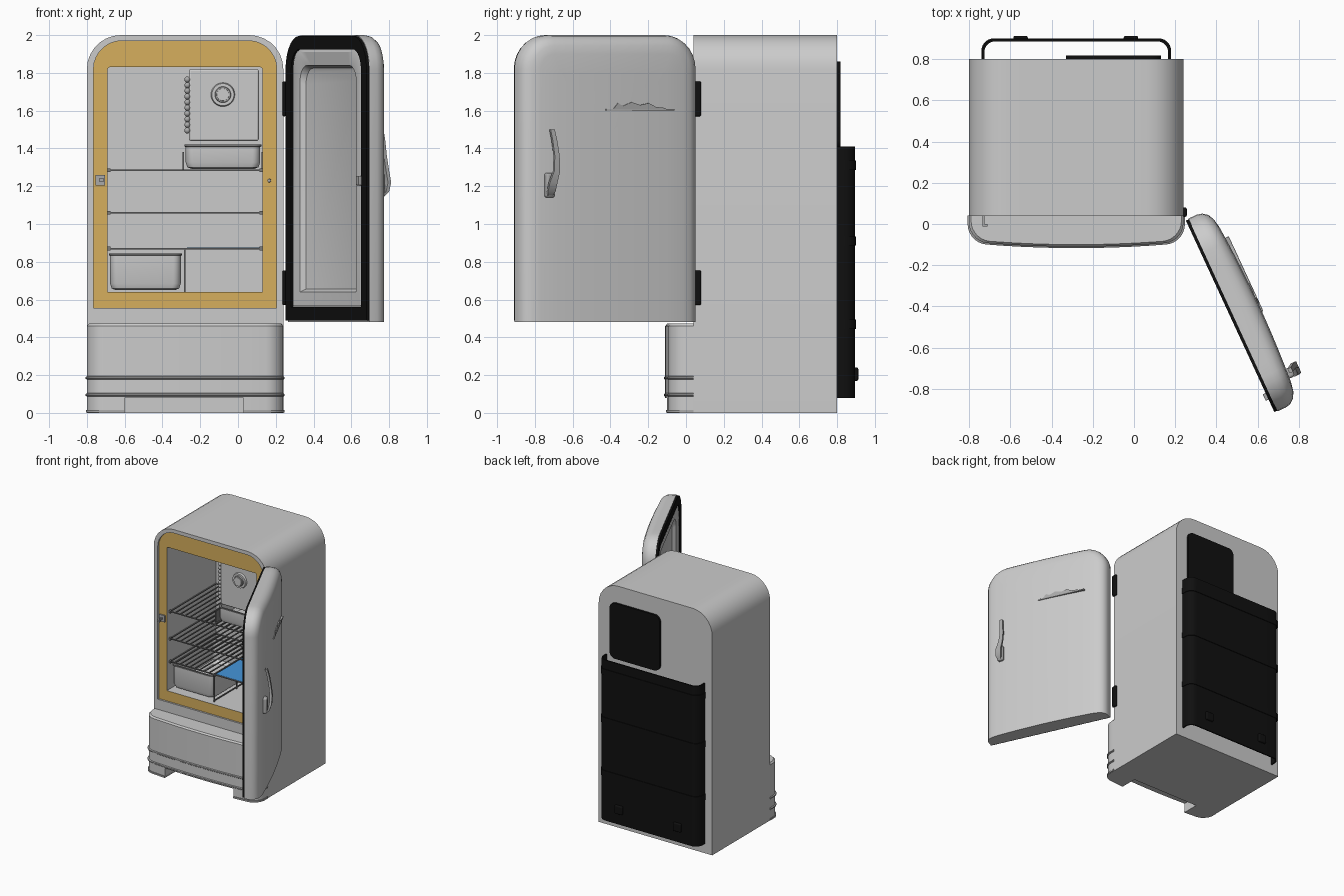
import bpy, bmesh
from math import cos, sin, radians
from mathutils import Matrix, Vector

if "Cube" in bpy.data.objects:
    bpy.data.objects.remove(bpy.data.objects["Cube"])


def material(name, r, g, b):
    mat = bpy.data.materials.new(name)
    mat.use_nodes = True
    mat.diffuse_color = (r, g, b, 1)
    mat.node_tree.nodes["Principled BSDF"].inputs["Base Color"].default_value = (r, g, b, 1)
    return mat


enamel = material("grey enamel", .6, .6, .6)
gold = material("gold trim", .67, .43, .11)
black = material("black rubber", .005, .005, .005)
chrome = material("chrome grey", .4, .4, .4)
wire = material("dark wire", .2, .2, .2)
glass = material("blue glass", .06, .3, .7)

made = []
MID = -.28          # cabinet centre line
DOOR = Matrix.Translation((.25, .02, 0)) @ Matrix.Rotation(radians(114.8), 4, 'Z')


def finish(name, bm, mats, matrix=None, bevel=0):
    bmesh.ops.recalc_face_normals(bm, faces=bm.faces)
    mesh = bpy.data.meshes.new(name)
    bm.to_mesh(mesh)
    bm.free()
    for mat in mats:
        mesh.materials.append(mat)
    obj = bpy.data.objects.new(name, mesh)
    bpy.context.scene.collection.objects.link(obj)
    if matrix is not None:
        obj.matrix_world = matrix
    if bevel:
        mod = obj.modifiers.new("rounded edges", 'BEVEL')
        mod.width, mod.segments = bevel, 3
    made.append(obj)
    return obj


def arc(cx, cz, r, start, steps=7):
    angles = [radians(start - 90 * i / steps) for i in range(steps + 1)]
    return [(cx + r * cos(a), cz + r * sin(a)) for a in angles]


def outline(x0, x1, z0, z1, r, low=0, spans=10):
    """Rectangle with rounded top corners and, if low is set, rounded bottom corners."""
    left = arc(x0 + low, z0 + low, low, 270) if low else [(x0, z0)]
    right = arc(x1 - low, z0 + low, low, 0) if low else [(x1, z0)]
    a, b = x0 + r, x1 - r
    top = [(a + (b - a) * i / spans, z1) for i in range(1, spans)]
    return left + arc(a, z1 - r, r, 180) + top + arc(b, z1 - r, r, 90) + right


def front(points, y):
    return [(x, y, z) for x, z in points]


def plan(points, z, flip=1):
    return [(x, flip * v, z) for x, v in points]


def loft(name, rings, mats, seg_mats=None, caps=True, matrix=None):
    bm = bmesh.new()
    rows = [[bm.verts.new(p) for p in ring] for ring in rings]
    n = len(rows[0])
    pairs = list(zip(rows, rows[1:])) if caps else list(zip(rows, rows[1:] + rows[:1]))
    for k, (a, b) in enumerate(pairs):
        for i in range(n):
            j = (i + 1) % n
            face = bm.faces.new((a[i], a[j], b[j], b[i]))
            face.material_index = seg_mats[k] if seg_mats else 0
    if caps:
        bm.faces.new(rows[0])
        bm.faces.new(rows[-1])
    return finish(name, bm, mats, matrix)


def boxes(name, spans, mat, matrix=None, bevel=0):
    """One mesh of boxes, each given as x0, x1, y0, y1, z0, z1."""
    bm = bmesh.new()
    for x0, x1, y0, y1, z0, z1 in spans:
        size = Matrix.Diagonal((x1 - x0, y1 - y0, z1 - z0, 1))
        centre = Matrix.Translation(Vector((x0 + x1, y0 + y1, z0 + z1)) / 2)
        bmesh.ops.create_cube(bm, size=1, matrix=centre @ size)
    return finish(name, bm, [mat], matrix, bevel)


def disc(name, x, y, z, r, depth, mat):
    bm = bmesh.new()
    turn = Matrix.Translation((x, y, z)) @ Matrix.Rotation(radians(90), 4, 'X')
    bmesh.ops.create_cone(bm, cap_ends=True, segments=32, radius1=r, radius2=r * .9,
                          depth=depth, matrix=turn)
    return finish(name, bm, [mat])


def bow(x, centre):
    return .025 * (1 - ((x - centre) / .52) ** 2)


# Cabinet shell, gold front frame and hollow interior in one loft
shell = outline(-.8, .24, 0, 2, .18)
rim = outline(-.765, .205, .555, 1.97, .15)
opening = outline(-.69, .13, .64, 1.83, .012)
loft("cabinet", [front(shell, .8), front(shell, .04), front(rim, .04), front(rim, .055),
                 front(opening, .055), front(opening, .7)],
     [enamel, gold], seg_mats=[0, 0, 0, 1, 0])


# Bowed lower front panel with two feet and raised ribs
def panel_plan(grow=0):
    pts = outline(-.8 - grow, .24 + grow, -.04, .085 + grow, .09)
    return [(x, v + bow(x, MID)) for x, v in pts]


loft("lower_panel", [plan(panel_plan(), .08, -1), plan(panel_plan(), .46, -1),
                     plan(panel_plan(-.01), .472, -1)], [enamel])


def foot_plan(side, grow=0):
    edge = -.6 if side < 0 else .03
    pts = [p for p in panel_plan(grow) if (p[0] - edge) * side > 0]
    inner = [(edge, .085 + grow + bow(edge, MID)), (edge, -.04)]
    return pts + inner if side < 0 else inner[::-1] + pts


for side, label in ((-1, "right"), (1, "left")):
    loft(label + "_foot", [plan(foot_plan(side), z, -1) for z in (0, .08)], [enamel])
    loft(label + "_foot_rib", [plan(foot_plan(side, .006), z, -1) for z in (.003, .016)], [chrome])
for z in (.095, .185):
    loft("panel_rib", [plan(panel_plan(g), z + h, -1)
                       for g, h in ((0, -.009), (.007, -.004), (.007, .004), (0, .009))], [chrome])


# Door: recessed liner, rim and bowed outer skin
def door_outline(d, bottom, r):
    return outline(-1.03 + d, -d, bottom, 2 - d, r)


rings = [front(door_outline(d, .48 + d, .09), -y)
         for d, y in ((.19, .045), (.175, .04), (.16, .012), (.09, .004), (.07, .015))]
skin = [(0, .015), (0, .06), (.006, .085), (.025, .108), (.055, .12)]
skin += [(d / 10, .125) for d in range(1, 6)]
for d, depth in skin:
    swell = depth / .125 if depth > .02 else 0
    rings.append([(x, -depth - swell * bow(x, -.515), z)
                  for x, z in door_outline(d, .48, max(.18 - d, .012))])
loft("door", rings, [enamel], matrix=DOOR)
loft("door_gasket", [front(door_outline(d, .485 + d, .18 - d), y)
                     for d, y in ((.004, -.017), (.004, 0), (.075, 0), (.075, -.017))],
     [black], caps=False, matrix=DOOR)
boxes("door_catch", [(-.96, -.925, -.01, .015, 1.205, 1.255)], chrome, DOOR, .004)

# Door handle: base block and tapering curved lever
boxes("handle_base", [(-.91, -.86, -.165, -.12, 1.14, 1.27)], chrome, DOOR, .012)
lever = [(-.89, .15, 1.145, .012), (-.89, .175, 1.17, .022), (-.885, .19, 1.22, .022),
         (-.865, .19, 1.28, .017), (-.86, .18, 1.36, .014), (-.867, .168, 1.44, .013),
         (-.875, .155, 1.5, .012)]
loft("handle_lever", [[(x + sx * w, -y + sy * .009, z)
                       for sx, sy in ((-1, -1), (1, -1), (1, 1), (-1, 1))]
                      for x, y, z, w in lever], [chrome], matrix=DOOR)

# Plain door ornament: bar with a low wavy crest
boxes("ornament_bar", [(-.56, -.16, -.157, -.13, 1.6, 1.61)], chrome, DOOR, .003)
crest = [(-.52, 1.605), (-.49, 1.64), (-.46, 1.625), (-.41, 1.645), (-.36, 1.63),
         (-.31, 1.64), (-.27, 1.62), (-.22, 1.615), (-.2, 1.605)]
loft("ornament_crest", [front(crest, y) for y in (-.135, -.156)], [chrome], matrix=DOOR)

# Hinges and latch strike
for z in (.57, 1.57):
    boxes("hinge", [(.235, .256, .035, .08, z, z + .185)], black, bevel=.008)
boxes("latch_strike", [(-.755, -.705, .045, .06, 1.205, 1.26),
                       (-.735, -.725, -.01, .05, 1.225, 1.24),
                       (-.735, -.71, -.012, 0, 1.225, 1.24)], chrome)
disc("door_switch", .165, .05, 1.23, .01, .02, chrome)

# Freezer box with dial and bead column
boxes("freezer_box", [(-.26, .11, .14, .7, 1.44, 1.82)], enamel, bevel=.01)
disc("freezer_dial", -.08, .135, 1.685, .065, .02, enamel)
disc("freezer_dial_ring", -.08, .125, 1.685, .045, .02, chrome)
disc("freezer_dial_centre", -.08, .12, 1.685, .036, .02, enamel)
beads = bmesh.new()
for i in range(10):
    bmesh.ops.create_uvsphere(beads, u_segments=12, v_segments=8, radius=.016,
                              matrix=Matrix.Translation((-.268, .15, 1.495 + i * .03)))
finish("freezer_beads", beads, [chrome])


# Open trays with a dark rolled rim
def tray(name, x0, x1, y0, y1, z0, z1):
    steps = ((.035, z0), (.012, z0 + .008), (.003, z0 + .035), (.003, z1 - .012), (-.004, z1 - .01),
             (-.004, z1), (.01, z1), (.012, z0 + .035), (.035, z0 + .012))
    loft(name, [plan(outline(x0 + d, x1 - d, y0 + d, y1 - d, .04, .04), z) for d, z in steps],
         [enamel, wire], seg_mats=[0, 0, 0, 1, 1, 1, 0, 0])


tray("drip_tray", -.28, .12, .13, .66, 1.292, 1.42)
tray("crisper_drawer", -.68, -.3, .1, .66, .65, .845)


# Wire shelves
def shelf(name, z, right):
    t = .004
    bars = [(-.69, .13, y - t, y + t, z - t, z + t) for y in (.09, .69)]
    count = round((right + .69) / .045)
    for i in range(count + 1):
        x = -.685 + (right + .68) * i / count
        bars.append((x - t, x + t, .09, .69, z - t, z + t))
    bars += [(x - .008, x + .008, .08, .1, z - .01, z + .01) for x in (-.682, .122)]
    boxes(name, bars, wire)


shelf("top_shelf", 1.285, .13)
shelf("middle_shelf", 1.06, .13)
shelf("lower_shelf", .87, MID)
boxes("glass_shelf", [(-.27, .125, .095, .685, .867, .875)], glass)
boxes("drawer_divider", [(-.286, -.278, y, y + .008, .64, .87) for y in (.09, .38, .68)]
      + [(-.286, -.278, .09, .69, .65, .658)], wire)
boxes("tray_brackets", [(x, x + .006, .12, .66, 1.285, 1.38) for x in (-.293, .125)], wire)

# Back plate and wrap-round condenser panel
loft("back_plate", [front(outline(-.33, .13, 1.4, 1.86, .05, .05), y) for y in (.795, .817)], [black])


def condenser_plan(grow=0):
    outer = outline(-.735 - grow, .175 + grow, .798, .895 + grow, .06)
    inner = outline(-.725, .165, .798, .885, .05)
    return outer + inner[::-1]


loft("condenser", [plan(condenser_plan(), z) for z in (.08, 1.41)], [black])
for z in (.47, .91, 1.31):
    loft("condenser_strap", [plan(condenser_plan(.005), z + h) for h in (-.025, .025)], [black])
boxes("wall_bumpers", [(x - .035, x + .035, .885, .912, .17, .24) for x in (-.55, -.015)],
      black, bevel=.008)

# Smooth shading with sharp edges kept
bpy.ops.object.select_all(action='DESELECT')
for obj in made:
    obj.select_set(True)
bpy.context.view_layer.objects.active = made[0]
bpy.ops.object.shade_smooth_by_angle(angle=radians(35))
